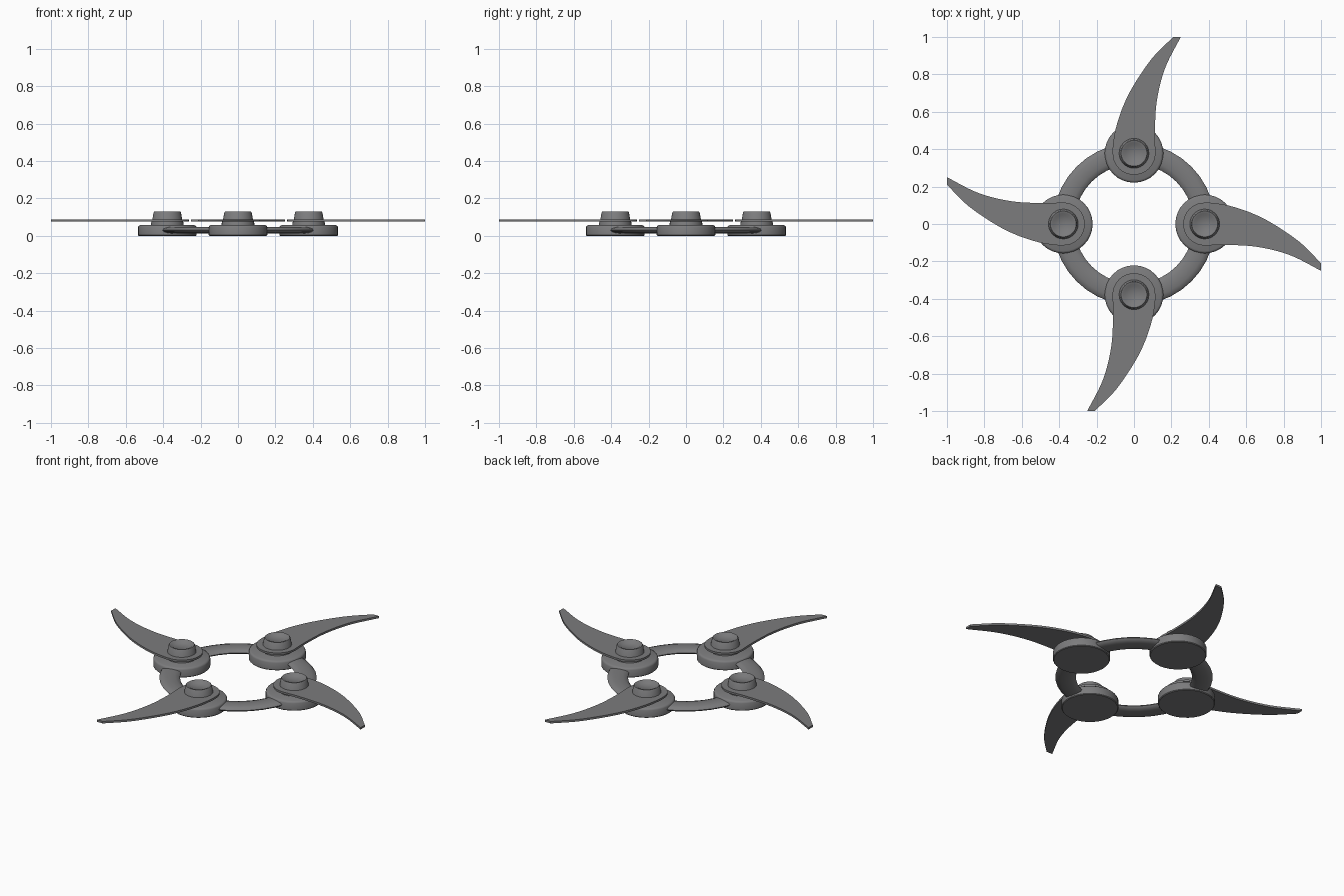
import bpy, bmesh, math
from mathutils import Matrix, Vector

if "Cube" in bpy.data.objects:
    bpy.data.objects.remove(bpy.data.objects["Cube"])

grey = bpy.data.materials.new("steel_grey")
grey.diffuse_color = (0.2, 0.2, 0.205, 1)
grey.use_nodes = True
grey.node_tree.nodes["Principled BSDF"].inputs["Base Color"].default_value = grey.diffuse_color
R = 0.378  # distance of each hub from the centre


def finish(name, bm, angle=40):
    bmesh.ops.recalc_face_normals(bm, faces=bm.faces)
    me = bpy.data.meshes.new(name)
    bm.to_mesh(me)
    bm.free()
    ob = bpy.data.objects.new(name, me)
    bpy.context.collection.objects.link(ob)
    me.materials.append(grey)
    bpy.ops.object.select_all(action='DESELECT')
    ob.select_set(True)
    bpy.context.view_layer.objects.active = ob
    bpy.ops.object.shade_smooth_by_angle(angle=math.radians(angle))
    return ob


def lathe(name, profile, steps, closed=False, angle=40):
    bm = bmesh.new()
    vs = [bm.verts.new((r, 0, z)) for r, z in profile]
    pairs = list(zip(vs, vs[1:])) + ([(vs[-1], vs[0])] if closed else [])
    es = [bm.edges.new(p) for p in pairs]
    bmesh.ops.spin(bm, geom=vs + es, cent=(0, 0, 0), axis=(0, 0, 1),
                   angle=math.tau, steps=steps)
    bmesh.ops.remove_doubles(bm, verts=bm.verts, dist=1e-5)
    return finish(name, bm, angle)


def smooth_path(pts, n=6):
    # Catmull-Rom through the given points
    p = [Vector(q) for q in pts]
    p = [2 * p[0] - p[1]] + p + [2 * p[-1] - p[-2]]
    out = []
    for a, b, c, d in zip(p, p[1:], p[2:], p[3:]):
        for i in range(n):
            t = i / n
            out.append(0.5 * (2 * b + (c - a) * t + (2 * a - 5 * b + 4 * c - d) * t * t
                              + (3 * b - a - 3 * c + d) * t ** 3))
    return out + [p[-2]]


# connecting ring with an oval section
oval = [(0.377 + 0.057 * math.cos(a), 0.03 + 0.018 * math.sin(a))
        for a in (math.tau * i / 12 for i in range(12))]
lathe("ring", oval, 40, closed=True, angle=60)


def blade(name):
    left = smooth_path([(-0.115, 0.40), (-0.10, 0.50), (-0.06, 0.625),
                        (0.0, 0.745), (0.10, 0.89), (0.21, 1.0)])
    right = smooth_path([(0.25, 1.0), (0.167, 0.835), (0.123, 0.664),
                         (0.112, 0.50), (0.115, 0.38)])
    base = [Vector((0.115 * math.cos(a), R + 0.115 * math.sin(a)))
            for a in (-math.pi * i / 16 for i in range(1, 16))]
    bm = bmesh.new()
    f = bm.faces.new([bm.verts.new((q.x, q.y, 0.076)) for q in left + right + base])
    ext = bmesh.ops.extrude_face_region(bm, geom=[f])
    bmesh.ops.translate(bm, vec=(0, 0, 0.012),
                        verts=[v for v in ext["geom"] if isinstance(v, bmesh.types.BMVert)])
    return finish(name, bm)


# four hubs, each with a knob and a curved blade
for k in range(4):
    turn = Matrix.Rotation(-k * math.pi / 2, 4, 'Z')
    place = turn @ Matrix.Translation((0, R, 0))
    hub = lathe(f"hub_{k + 1}", [(0, 0), (0.153, 0), (0.157, 0.004), (0.157, 0.046),
                                 (0.153, 0.053), (0.145, 0.057), (0, 0.058)], 32)
    knob = lathe(f"knob_{k + 1}", [(0, 0.05), (0.088, 0.05), (0.087, 0.068), (0.08, 0.086),
                                   (0.073, 0.125), (0.069, 0.13), (0.058, 0.128),
                                   (0.045, 0.118), (0, 0.116)], 32)
    hub.matrix_world = place
    knob.matrix_world = place
    blade(f"blade_{k + 1}").matrix_world = turn
